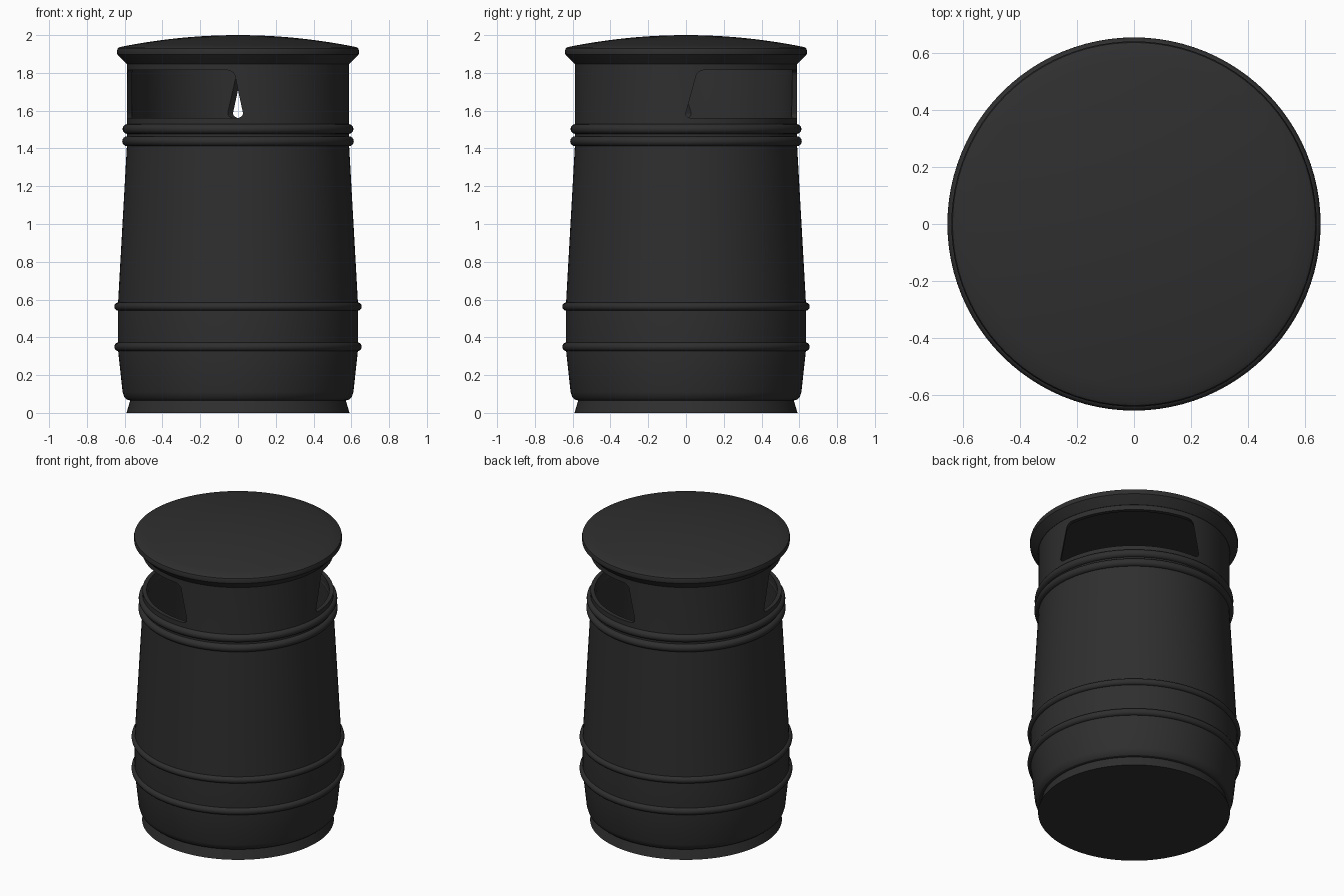
import bpy, bmesh, math

SEGMENTS = 96

cube = bpy.data.objects.get("Cube")
if cube:
    bpy.data.objects.remove(cube)

charcoal = bpy.data.materials.new("charcoal plastic")
charcoal.use_nodes = True
colour = (0.028, 0.028, 0.029, 1)
charcoal.diffuse_color = colour
charcoal.node_tree.nodes["Principled BSDF"].inputs["Base Color"].default_value = colour


def add_object(name, bm):
    """Turn a bmesh into a named, coloured object."""
    bmesh.ops.recalc_face_normals(bm, faces=bm.faces)
    mesh = bpy.data.meshes.new(name)
    bm.to_mesh(mesh)
    bm.free()
    mesh.materials.append(charcoal)
    obj = bpy.data.objects.new(name, mesh)
    bpy.context.collection.objects.link(obj)
    return obj


def select_only(obj):
    bpy.ops.object.select_all(action="DESELECT")
    obj.select_set(True)
    bpy.context.view_layer.objects.active = obj


def smooth(obj, angle=30):
    select_only(obj)
    bpy.ops.object.shade_smooth_by_angle(angle=math.radians(angle))


def lathe(name, profile):
    """Spin (radius, height) points, starting and ending on the axis."""
    bm = bmesh.new()
    verts = [bm.verts.new((r, 0, z)) for r, z in profile]
    edges = [bm.edges.new(pair) for pair in zip(verts, verts[1:])]
    bmesh.ops.spin(bm, geom=verts + edges, cent=(0, 0, 0), axis=(0, 0, 1),
                   angle=math.tau, steps=SEGMENTS)
    bmesh.ops.remove_doubles(bm, verts=bm.verts, dist=0.0005)
    return add_object(name, bm)


def opening_cutter(turn):
    """Rounded trapezoid prism pointing outwards."""
    bm = bmesh.new()
    corners = [(-0.438, 1.56), (0.422, 1.56), (0.37, 1.815), (-0.4, 1.815)]
    bm.faces.new([bm.verts.new((u, 0.15, z)) for u, z in corners])
    bmesh.ops.bevel(bm, geom=bm.verts[:], offset=0.03, segments=5,
                    profile=0.5, affect="VERTICES")
    result = bmesh.ops.extrude_face_region(bm, geom=bm.faces[:])
    moved = [g for g in result["geom"] if isinstance(g, bmesh.types.BMVert)]
    bmesh.ops.translate(bm, verts=moved, vec=(0, 0.8, 0))
    cutter = add_object("opening_cutter", bm)
    cutter.rotation_euler.z = math.radians(turn)
    cutter.hide_render = True
    return cutter


# Flared foot
smooth(lathe("foot", [(0, 0), (0.59, 0), (0.567, 0.08), (0, 0.08)]))

# Hollow barrel with its neck
outside = [(0, 0.065), (0.565, 0.065), (0.588, 0.07), (0.602, 0.083),
           (0.611, 0.11), (0.636, 0.34), (0.636, 0.565),
           (0.588, 1.42), (0.588, 1.86)]
inside = [(0.562, 1.86), (0.562, 1.42), (0.6, 0.565), (0.58, 0.12), (0, 0.12)]
barrel = lathe("barrel", outside + inside)

# Two opposite openings in the neck
for turn in (-45, 135):
    cutter = opening_cutter(turn)
    cut = barrel.modifiers.new("opening", "BOOLEAN")
    cut.object = cutter
    cut.solver = "EXACT"
    select_only(barrel)
    bpy.ops.object.modifier_apply(modifier=cut.name)
    bpy.data.objects.remove(cutter)
smooth(barrel)

# Rounded hoops
hoops = {"lower_hoop": (0.35, 0.631, 0.024), "middle_hoop": (0.563, 0.633, 0.022),
         "neck_hoop_lower": (1.438, 0.587, 0.026), "neck_hoop_upper": (1.503, 0.585, 0.026)}
for name, (height, radius, tube) in hoops.items():
    bpy.ops.mesh.primitive_torus_add(location=(0, 0, height), major_radius=radius,
                                     minor_radius=tube, major_segments=SEGMENTS,
                                     minor_segments=16)
    hoop = bpy.context.object
    hoop.name = name
    hoop.data.materials.append(charcoal)
    smooth(hoop, 60)

# Domed lid with a rolled rim and flared underside
rim = [(0, 1.848), (0.59, 1.848), (0.63, 1.888), (0.639, 1.898),
       (0.641, 1.915), (0.637, 1.93), (0.625, 1.937)]
dome = []
for i in range(1, 13):
    r = 0.62 * (1 - i / 12)
    dome.append((r, 2.0 - 0.062 * (r / 0.62) ** 2))
smooth(lathe("lid", rim + dome))
